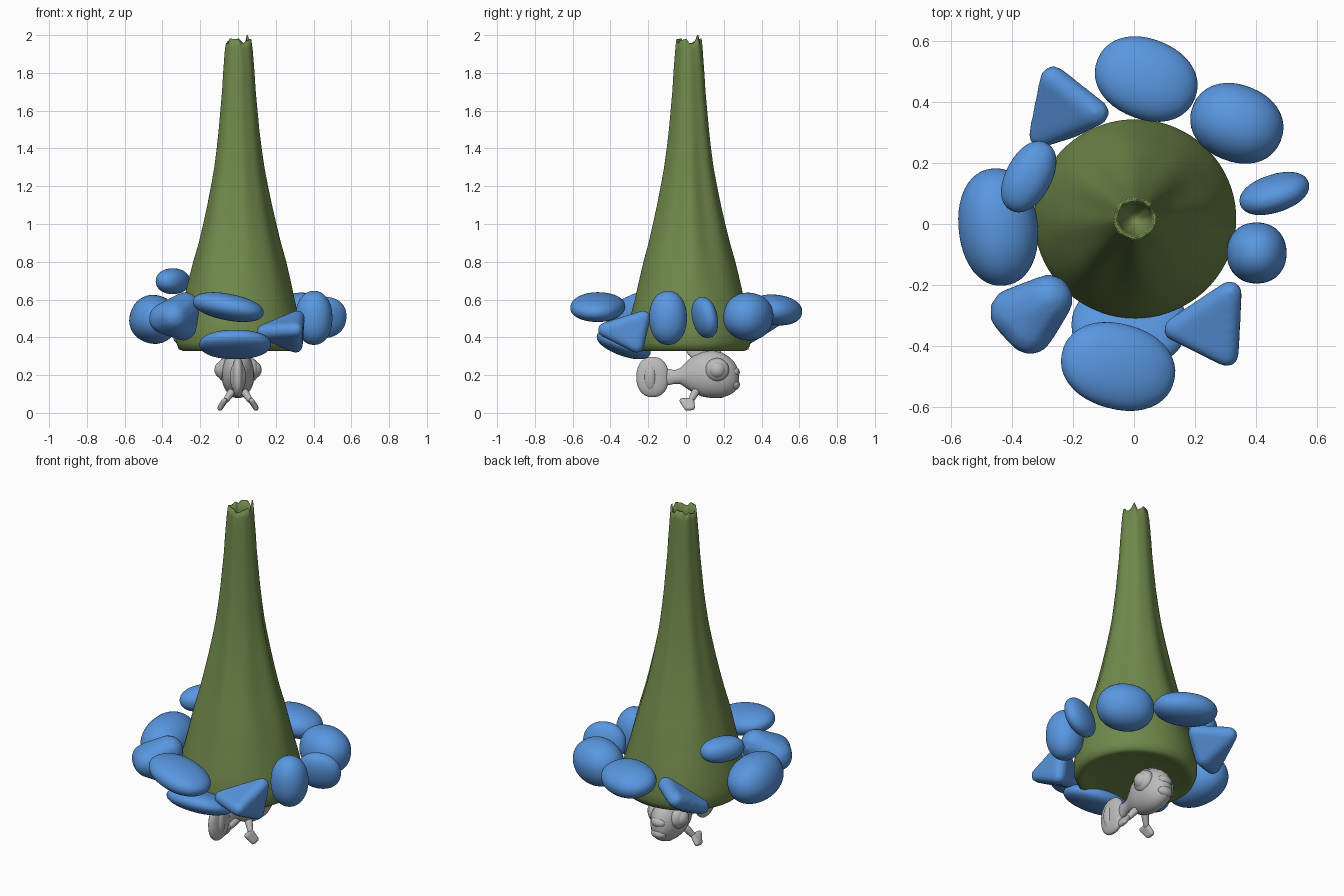
import bpy, bmesh, math, random
from mathutils import Matrix, Euler, Vector

random.seed(4)
if "Cube" in bpy.data.objects:
    bpy.data.objects.remove(bpy.data.objects["Cube"])


def material(name, rgb):
    m = bpy.data.materials.new(name)
    m.use_nodes = True
    m.diffuse_color = (*rgb, 1)
    bsdf = next(n for n in m.node_tree.nodes if n.type == 'BSDF_PRINCIPLED')
    bsdf.inputs["Base Color"].default_value = (*rgb, 1)
    return m


green = material("moss green", (0.16, 0.25, 0.07))
blue = material("stone blue", (0.10, 0.31, 0.75))
gray = material("fish gray", (0.50, 0.50, 0.50))


def finish(bm, name, mat):
    bmesh.ops.recalc_face_normals(bm, faces=bm.faces)
    for f in bm.faces:
        f.smooth = True
    me = bpy.data.meshes.new(name)
    bm.to_mesh(me)
    bm.free()
    me.materials.append(mat)
    ob = bpy.data.objects.new(name, me)
    bpy.context.collection.objects.link(ob)
    return ob


def ellipsoid(name, mat, centre, half, turn=(0, 0, 0), power=1.0):
    """Rounded pebble; power under 1 makes it fuller."""
    bm = bmesh.new()
    bmesh.ops.create_icosphere(bm, subdivisions=4, radius=1)
    rot = Euler([math.radians(a) for a in turn]).to_matrix()
    for v in bm.verts:
        p = Vector([math.copysign(abs(c) ** power, c) * h for c, h in zip(v.co, half)])
        v.co = rot @ p + Vector(centre)
    return finish(bm, name, mat)


def hull(name, mat, balls, voxel=0.012, rounds=6):
    """Smooth skin stretched over a few balls (x, y, z, radius)."""
    bm = bmesh.new()
    for x, y, z, r in balls:
        bmesh.ops.create_icosphere(bm, subdivisions=2, radius=r,
                                   matrix=Matrix.Translation((x, y, z)))
    bmesh.ops.delete(bm, geom=bm.edges[:], context='EDGES_FACES')
    res = bmesh.ops.convex_hull(bm, input=bm.verts[:])
    inside = {g for g in res["geom_interior"] + res["geom_unused"]
              if isinstance(g, bmesh.types.BMVert)}
    bmesh.ops.delete(bm, geom=list(inside), context='VERTS')
    ob = finish(bm, name, mat)
    rm = ob.modifiers.new("even mesh", 'REMESH')
    rm.mode, rm.voxel_size, rm.use_smooth_shade = 'VOXEL', voxel, True
    sm = ob.modifiers.new("soften", 'SMOOTH')
    sm.factor, sm.iterations = 0.5, rounds
    return ob


def loft(name, mat, rings):
    """Skin a list of point rings and cap both ends."""
    bm = bmesh.new()
    loops = [[bm.verts.new(p) for p in ring] for ring in rings]
    n = len(rings[0])
    for a, b in zip(loops, loops[1:]):
        for i in range(n):
            j = (i + 1) % n
            bm.faces.new((a[i], a[j], b[j], b[i]))
    bm.faces.new(loops[0])
    bm.faces.new(loops[-1])
    return finish(bm, name, mat)


# Tapering hollow trunk with soft folds and a ragged rim
SIDES = 96
jag = [random.uniform(-0.015, 0.02) for _ in range(SIDES // 4)]
jag[3] = 0.035


def trunk_ring(r, z, fold=0.0, ragged=0.0, cy=0.017):
    ring = []
    for i in range(SIDES):
        a = math.tau * i / SIDES
        k, t = divmod(i, 4)
        rough = jag[k] * (1 - t / 4) + jag[(k + 1) % len(jag)] * t / 4
        wave = math.sin(5 * a + 1.5 * z) + 0.7 * math.sin(8 * a + 1)
        rr = r * (1 + fold * wave)
        ring.append((rr * math.cos(a) + 0.004, rr * math.sin(a) * 0.985 + cy, z + ragged * rough))
    return ring


profile = [(0.01, 0.355, 0), (0.2, 0.35, 0), (0.27, 0.335, 0), (0.295, 0.328, 0),
           (0.318, 0.337, 0), (0.33, 0.37, 0), (0.331, 0.42, 0), (0.318, 0.5, 0),
           (0.292, 0.6, .01), (0.268, 0.7, .016), (0.243, 0.8, .022), (0.214, 0.9, .028),
           (0.19, 1.0, .03), (0.168, 1.1, .03), (0.148, 1.2, .03), (0.13, 1.3, .03),
           (0.117, 1.4, .025), (0.106, 1.5, .02), (0.097, 1.6, .02), (0.088, 1.7, .02),
           (0.082, 1.8, .02), (0.076, 1.88, .02)]
rings = [trunk_ring(*p) for p in profile]
for r, z, rag in [(0.072, 1.93, 0.4), (0.067, 1.965, 1), (0.059, 1.965, 1),
                  (0.054, 1.92, 0.3), (0.045, 1.85, 0), (0.02, 1.80, 0), (0.004, 1.79, 0)]:
    rings.append(trunk_ring(r, z, 0.02, rag))
loft("trunk", green, rings)

# Pebbles around the base
pebbles = [
    ("tall_pebble", (.402, -.095, .503), (.098, .100, .143), (0, 0, 0)),
    ("flat_pebble", (.46, .10, .505), (.118, .058, .11), (12, 0, 18)),
    ("back_left_pebble", (.337, .33, .51), (.155, .125, .126), (-12, 0, -22)),
    ("back_pebble", (.04, .475, .545), (.172, .132, .08), (-8, 0, -22)),
    ("perched_pebble", (-.345, .155, .697), (.075, .125, .068), (0, 0, -28)),
    ("right_pebble", (-.445, -.01, .495), (.128, .193, .128), (0, 20, 6)),
    ("front_pebble", (-.052, -.467, .56), (.192, .14, .07), (-5, 10, -15)),
    ("low_front_pebble", (-.015, -.33, .362), (.19, .15, .06), (-20, 0, 0)),
]
for name, centre, half, turn in pebbles:
    ellipsoid(name, blue, centre, half, turn, 0.93)

# Angular stones
hull("front_left_stone", blue, [(.135, -.345, .43, .04), (.305, -.43, .44, .04),
                                (.315, -.225, .505, .04), (.305, -.26, .355, .04)])
hull("back_right_stone", blue, [(-.265, .475, .50, .045), (-.125, .365, .51, .045),
                                (-.305, .29, .40, .042), (-.21, .32, .40, .042)])
hull("front_right_stone", blue, [(-.39, -.29, .50, .085), (-.28, -.245, .56, .082),
                                 (-.29, -.27, .455, .075), (-.34, -.35, .51, .08)])

# Fish body, lofted along y as (y, half width, half height, centre z)
body = [(-.13, .010, .05, .19), (-.10, .018, .045, .19), (-.06, .026, .036, .19),
        (-.03, .032, .042, .195), (.0, .045, .068, .20), (.04, .066, .10, .205),
        (.09, .082, .12, .205), (.14, .088, .127, .205), (.19, .084, .12, .20),
        (.23, .070, .10, .195), (.255, .052, .08, .19), (.272, .034, .055, .185),
        (.28, .006, .01, .185)]
loft("fish_body", gray, [[(w * math.cos(t), y, z + h * math.sin(t))
                          for t in (math.tau * i / 32 for i in range(32))]
                         for y, w, h, z in body])
for name, z in (("upper_lip", .215), ("lower_lip", .15)):
    ellipsoid(name, gray, (0, .255, z), (.045, .03, .03))

# Tail fan and fin on the back
ellipsoid("tail_fin", gray, (0, -.177, .19), (.032, .086, .107), power=0.9)
ellipsoid("tail_ridge", gray, (0, -.19, .19), (.042, .04, .085))
hull("back_fin", gray, [(0, .015, .325, .014), (0, .08, .345, .018),
                        (0, .17, .32, .018), (0, .09, .26, .025)], 0.006, 2)

# Paired eyes and side fins
for side, s in (("left", 1), ("right", -1)):
    ellipsoid(side + "_eye_socket", gray, (s * .07, .165, .228), (.042, .063, .062))
    ellipsoid(side + "_eye", gray, (s * .085, .165, .228), (.04, .045, .045))
    hull(side + "_side_fin", gray,
         [(s * .035, .05, .11, .022), (s * .07, .02, .06, .014), (s * .06, .03, .07, .016)],
         0.006, 2)
    hull(side + "_fin_tip", gray,
         [(s * .072, -.022, .065, .014), (s * .095, .005, .024, .014),
          (s * .095, .035, .028, .014), (s * .068, .03, .065, .014)], 0.006, 2)
